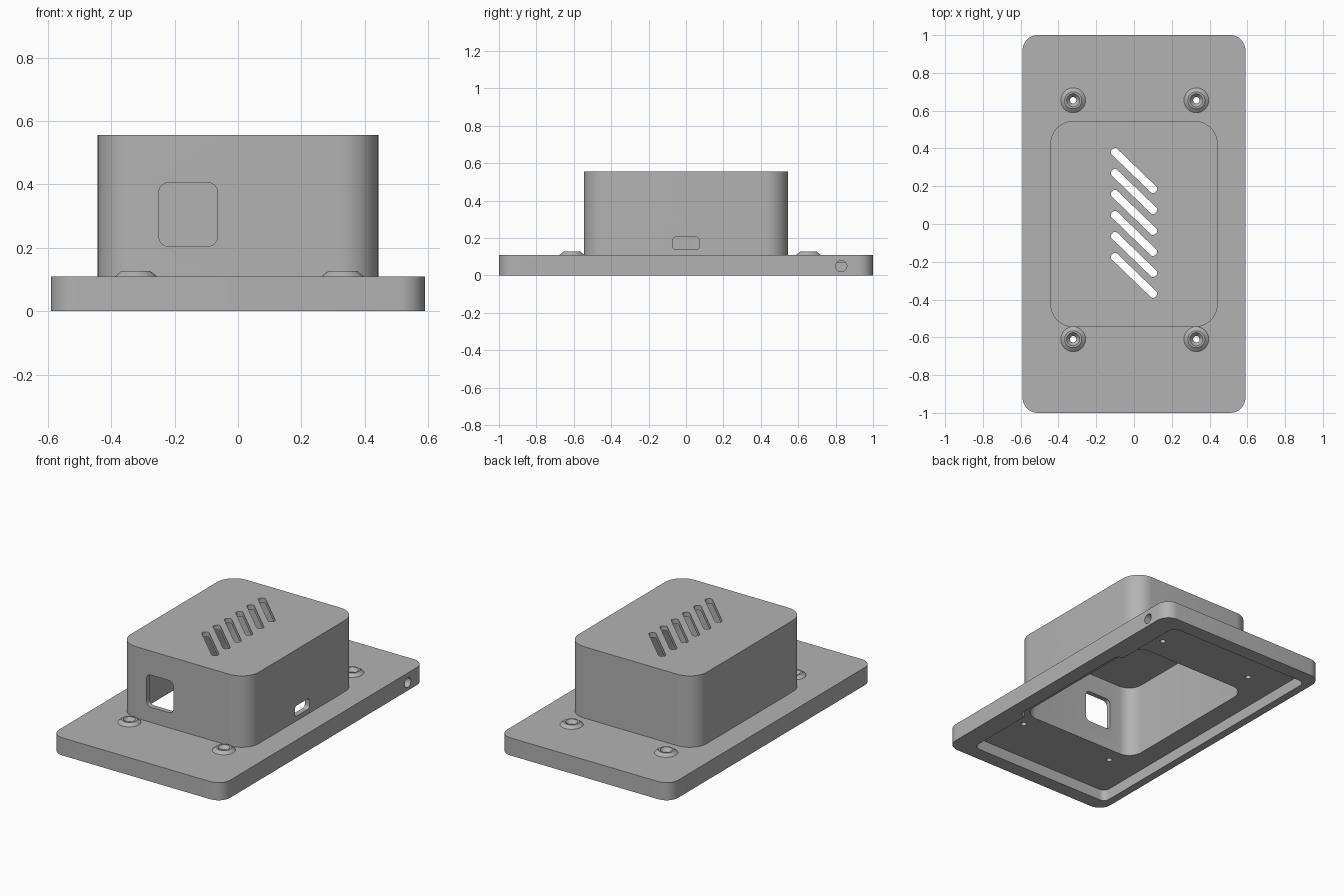
import bpy, bmesh, math
from mathutils import Matrix, Vector

if "Cube" in bpy.data.objects:
    bpy.data.objects.remove(bpy.data.objects["Cube"], do_unlink=True)

grey = bpy.data.materials.new("plain grey")
grey.use_nodes = True
COLOUR = (0.45, 0.45, 0.45, 1)
grey.diffuse_color = COLOUR
grey.node_tree.nodes["Principled BSDF"].inputs["Base Color"].default_value = COLOUR


def add_object(name, bm):
    bmesh.ops.recalc_face_normals(bm, faces=bm.faces)
    mesh = bpy.data.meshes.new(name)
    bm.to_mesh(mesh)
    bm.free()
    mesh.materials.append(grey)
    obj = bpy.data.objects.new(name, mesh)
    bpy.context.collection.objects.link(obj)
    return obj


def rounded_prism(name, width, height, radius, low, high, matrix=Matrix(), steps=8):
    """Rounded rectangle in local XY, extruded from low to high in local Z."""
    bm = bmesh.new()
    ring = []
    for corner, (sx, sy) in enumerate([(1, 1), (-1, 1), (-1, -1), (1, -1)]):
        for i in range(steps + 1):
            a = math.pi / 2 * (corner + i / steps)
            ring.append(bm.verts.new((sx * (width / 2 - radius) + radius * math.cos(a),
                                      sy * (height / 2 - radius) + radius * math.sin(a), low)))
    face = bm.faces.new(ring)
    top = bmesh.ops.extrude_face_region(bm, geom=[face])["geom"]
    bmesh.ops.translate(bm, vec=(0, 0, high - low),
                        verts=[v for v in top if isinstance(v, bmesh.types.BMVert)])
    bm.transform(matrix)
    return add_object(name, bm)


def cone(name, r_low, r_high, low, high, matrix=Matrix()):
    bm = bmesh.new()
    bmesh.ops.create_cone(bm, cap_ends=True, segments=32, radius1=r_low, radius2=r_high,
                          depth=high - low, matrix=Matrix.Translation((0, 0, (low + high) / 2)))
    bm.transform(matrix)
    return add_object(name, bm)


def combine(target, tool, operation="DIFFERENCE"):
    mod = target.modifiers.new("shape", "BOOLEAN")
    mod.object, mod.operation, mod.solver = tool, operation, "EXACT"
    bpy.context.view_layer.objects.active = target
    bpy.ops.object.modifier_apply(modifier=mod.name)
    bpy.data.objects.remove(tool, do_unlink=True)


def at(x, y, z=0):
    return Matrix.Translation((x, y, z))


FACE_FRONT = Matrix.Rotation(math.pi / 2, 4, "X")
FACE_SIDE = Matrix.Rotation(math.pi / 2, 4, "Z") @ FACE_FRONT
PLATE_TOP, FLOOR = 0.11, 0.07

# Base plate with a shallow recess below, wider between the side screws
plate = rounded_prism("base_plate", 1.18, 2.0, 0.08, 0, PLATE_TOP)
combine(plate, rounded_prism("recess", 1.0, 1.82, 0.04, -0.1, FLOOR, at(-0.04, 0)))
combine(plate, rounded_prism("recess_middle", 0.5, 0.9, 0.04, -0.1, FLOOR, at(0.25, 0)))
combine(plate, rounded_prism("opening", 0.82, 1.03, 0.09, -0.1, 0.3))

# Countersunk screw bosses
for x in (-0.322, 0.33):
    for y in (-0.61, 0.655):
        place = at(x, y)
        combine(plate, cone("boss", 0.078, 0.045, 0.10, 0.127, place), "UNION")
        combine(plate, cone("bore", 0.017, 0.017, -0.1, 0.3, place))
        combine(plate, cone("countersink", 0.017, 0.043, 0.105, 0.137, place))

# Side screw holes
for y in (-0.83, 0.83):
    combine(plate, cone("side_hole", 0.03, 0.03, 0.4, 0.7, at(0, y, 0.05) @ FACE_SIDE))

# Raised cover, hollow and open below
cover = rounded_prism("cover", 0.885, 1.09, 0.12, PLATE_TOP, 0.555, steps=12)
combine(cover, rounded_prism("hollow", 0.82, 1.03, 0.09, 0, 0.525))

# Front window and side port
combine(cover, rounded_prism("window", 0.185, 0.2, 0.03, 0.4, 0.7, at(-0.157, 0, 0.305) @ FACE_FRONT))
combine(cover, rounded_prism("port", 0.145, 0.065, 0.018, 0.3, 0.6, at(0, 0, 0.172) @ FACE_SIDE))

# Slanted vents
for i in range(6):
    turn = Matrix.Rotation(math.radians(-44), 4, "Z")
    combine(cover, rounded_prism("vent", 0.32, 0.042, 0.016, 0.4, 0.7, at(0, 0.283 - 0.111 * i) @ turn))

for obj in (plate, cover):
    bpy.ops.object.select_all(action="DESELECT")
    obj.select_set(True)
    bpy.context.view_layer.objects.active = obj
    bpy.ops.object.shade_smooth_by_angle(angle=math.radians(30))
